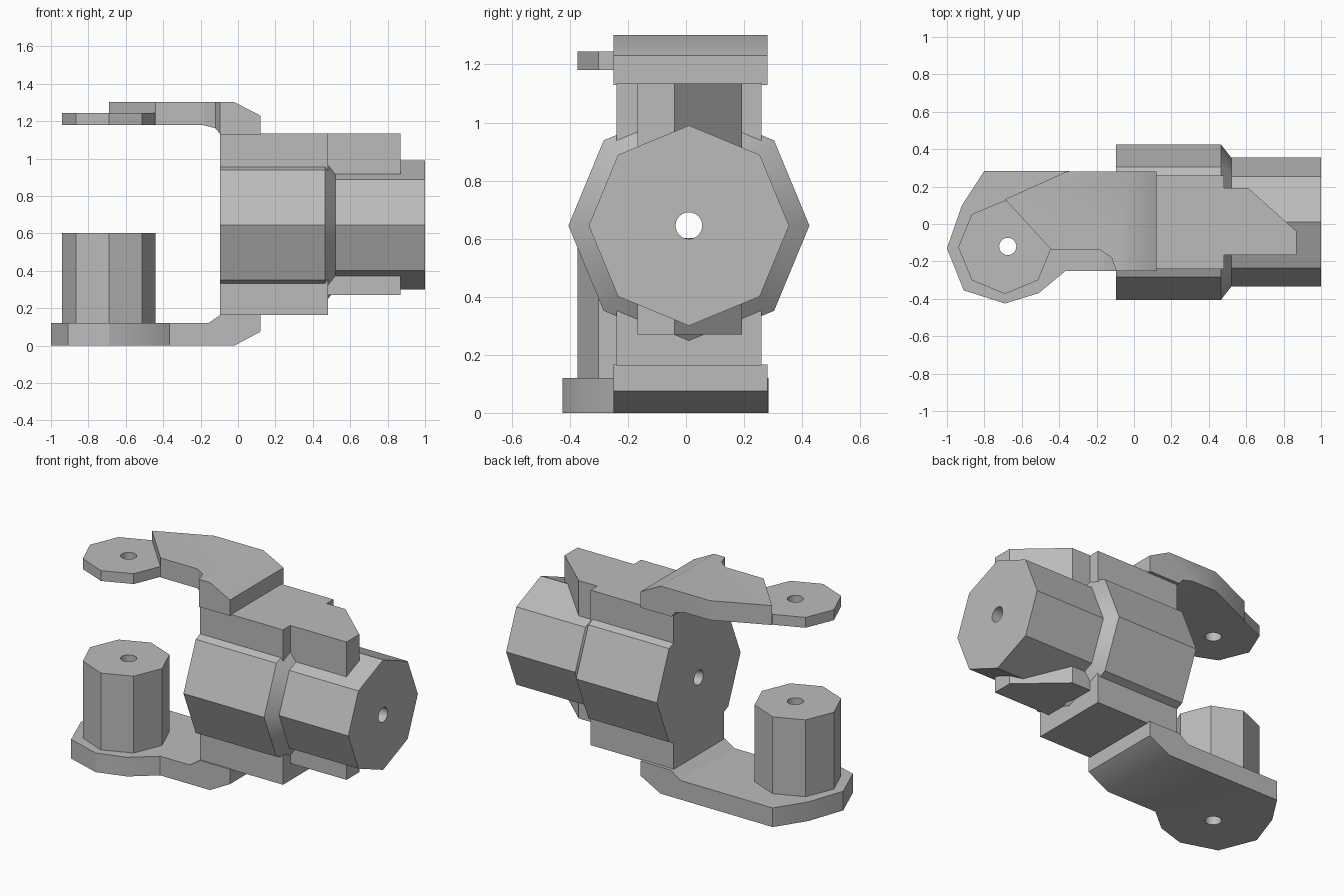
import bpy, bmesh
from math import cos, sin, pi, radians

cube = bpy.data.objects.get("Cube")
if cube:
    bpy.data.objects.remove(cube, do_unlink=True)

grey = bpy.data.materials.new("plain grey")
grey.use_nodes = True
grey.diffuse_color = (0.5, 0.5, 0.5, 1)
grey.node_tree.nodes["Principled BSDF"].inputs["Base Color"].default_value = (0.5, 0.5, 0.5, 1)


def ring(centre, radius, sides=8):
    return [(centre[0] + radius * cos(2 * pi * i / sides),
             centre[1] + radius * sin(2 * pi * i / sides)) for i in range(sides)]


def loft(name, sections, axis):
    """Joins equal 2D outlines placed along an axis; sections are (position, outline)."""
    place = {"x": lambda p, d: (d, p[0], p[1]),
             "y": lambda p, d: (p[0], d, p[1]),
             "z": lambda p, d: (p[0], p[1], d)}[axis]
    bm = bmesh.new()
    loops = [[bm.verts.new(place(p, d)) for p in pts] for d, pts in sections]
    bm.faces.new(loops[0])
    bm.faces.new(loops[-1])
    n = len(loops[0])
    for a, b in zip(loops, loops[1:]):
        for i in range(n):
            j = (i + 1) % n
            bm.faces.new((a[i], a[j], b[j], b[i]))
    bmesh.ops.recalc_face_normals(bm, faces=bm.faces)
    mesh = bpy.data.meshes.new(name)
    bm.to_mesh(mesh)
    bm.free()
    mesh.materials.append(grey)
    obj = bpy.data.objects.new(name, mesh)
    bpy.context.collection.objects.link(obj)
    return obj


def prism(name, outline, axis, lo, hi):
    return loft(name, [(lo, outline), (hi, outline)], axis)


def activate(obj):
    bpy.ops.object.select_all(action="DESELECT")
    obj.select_set(True)
    bpy.context.view_layer.objects.active = obj


def combine(obj, cutter, operation):
    mod = obj.modifiers.new("cut", "BOOLEAN")
    mod.operation = operation
    mod.solver = "EXACT"
    mod.object = cutter
    activate(obj)
    bpy.ops.object.modifier_apply(modifier=mod.name)
    bpy.data.objects.remove(cutter, do_unlink=True)


def drill(obj, centre, axis):
    combine(obj, prism("drill", ring(centre, 0.046, 24), axis, -2, 2), "DIFFERENCE")


parts = []

# Stepped eight-sided body with a bore along its length
hub = (0.01, 0.645)
body = loft("body", [(-0.095, ring(hub, 0.415)), (0.465, ring(hub, 0.415)),
                     (0.52, ring(hub, 0.345)), (1.0, ring(hub, 0.345))], "x")
drill(body, hub, "x")
parts.append(body)

# Wide blocks and tapered ribs above and below the body
wide = [(-0.095, -0.24), (0.48, -0.24), (0.48, 0.26), (-0.095, 0.26)]
rib = [(0.45, -0.167), (0.87, -0.167), (0.87, -0.04), (0.61, 0.193), (0.45, 0.193)]
parts.append(prism("upper_block", wide, "z", 0.85, 1.135))
parts.append(prism("lower_block", wide, "z", 0.163, 0.45))
parts.append(prism("upper_rib", rib, "z", 0.85, 1.135))
parts.append(prism("lower_rib", rib, "z", 0.27, 0.45))

# Brackets: a plan outline trimmed by a side profile
upper_plan = [(0.12, -0.25), (0.12, 0.28), (-0.36, 0.28), (-0.69, 0.132), (-0.44, -0.14),
              (-0.18, -0.14), (-0.12, -0.18), (-0.095, -0.25)]
upper_side = [(0.12, 1.13), (0.12, 1.23), (-0.02, 1.302), (-0.9, 1.302), (-0.9, 1.18),
              (-0.19, 1.18), (-0.12, 1.162), (-0.095, 1.13)]
lower_plan = [(0.12, -0.25), (0.12, 0.28), (-0.8, 0.284), (-0.92, 0.10), (-1.0, -0.13),
              (-0.91, -0.355), (-0.69, -0.425), (-0.51, -0.37), (-0.365, -0.25)]
lower_side = [(0.12, 0.167), (0.12, 0.075), (-0.02, 0), (-1.2, 0), (-1.2, 0.12),
              (-0.16, 0.12), (-0.09, 0.167)]
upper = prism("upper_bracket", upper_plan, "z", 1.0, 1.5)
combine(upper, prism("side", upper_side, "y", -1, 1), "INTERSECT")
lower = prism("lower_bracket", lower_plan, "z", -0.2, 0.4)
combine(lower, prism("side", lower_side, "y", -1, 1), "INTERSECT")

# Upper eye plate and lower post share one vertical pin hole
pivot = (-0.675, -0.12)
octagon = ring((-0.69, -0.124), 0.25)
eye = prism("eye_plate", octagon, "z", 1.18, 1.245)
post = prism("post", octagon, "z", 0.12, 0.602)
for part in (lower, eye, post):
    drill(part, pivot, "z")
parts += [upper, lower, eye, post]

for part in parts:
    activate(part)
    bpy.ops.object.shade_smooth_by_angle(angle=radians(30))
